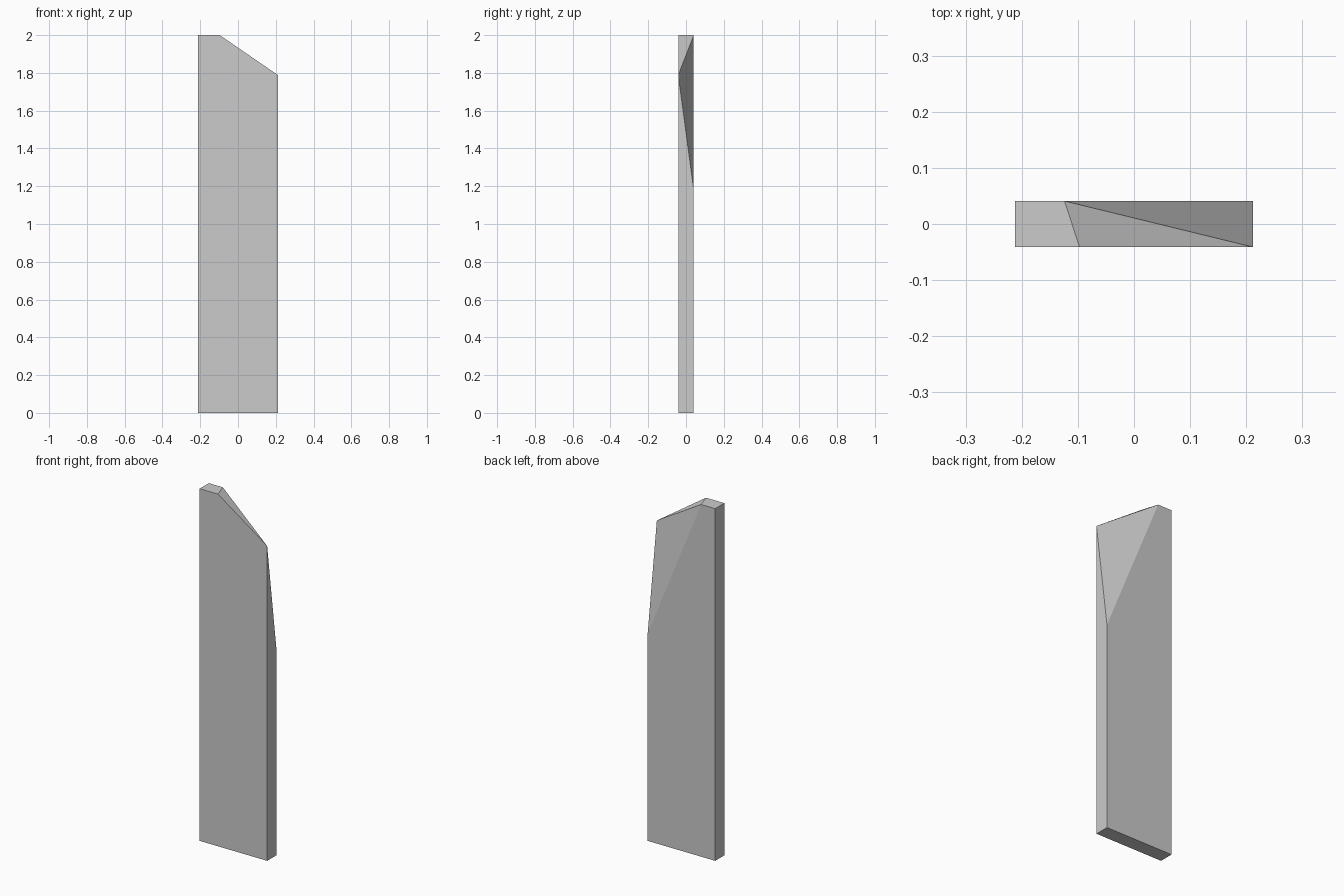
import bpy, bmesh
from mathutils import Vector

if "Cube" in bpy.data.objects:
    bpy.data.objects.remove(bpy.data.objects["Cube"])

HALF_W, HALF_D, HEIGHT = 0.212, 0.041, 2.0

# Upright board
bm = bmesh.new()
bmesh.ops.create_cube(bm, size=1)
for v in bm.verts:
    v.co = (v.co.x * 2 * HALF_W, v.co.y * 2 * HALF_D, (v.co.z + 0.5) * HEIGHT)

# Corners of the broken-off upper right part
top_back = Vector((-0.124, HALF_D, HEIGHT))
top_front = Vector((-0.097, -HALF_D, HEIGHT))
side_front = Vector((HALF_W, -HALF_D, 1.788))
side_back = Vector((HALF_W, HALF_D, 1.178))


def slice_off(a, b, c):
    """Cut along the plane through three points, dropping the upper right side."""
    normal = (b - a).cross(c - a).normalized()
    if normal.x + normal.z < 0:
        normal = -normal
    cut = bmesh.ops.bisect_plane(
        bm, geom=bm.verts[:] + bm.edges[:] + bm.faces[:], dist=1e-5,
        plane_co=a, plane_no=normal, clear_outer=True)
    bmesh.ops.holes_fill(bm, edges=[e for e in bm.edges if e.is_boundary], sides=0)


# Slanted top facet, then the splintered back facet
slice_off(top_back, top_front, side_front)
slice_off(top_back, side_front, side_back)
bmesh.ops.remove_doubles(bm, verts=bm.verts[:], dist=1e-4)
bmesh.ops.recalc_face_normals(bm, faces=bm.faces[:])

mesh = bpy.data.meshes.new("broken_plank")
bm.to_mesh(mesh)
bm.free()
bpy.context.collection.objects.link(bpy.data.objects.new("broken_plank", mesh))
